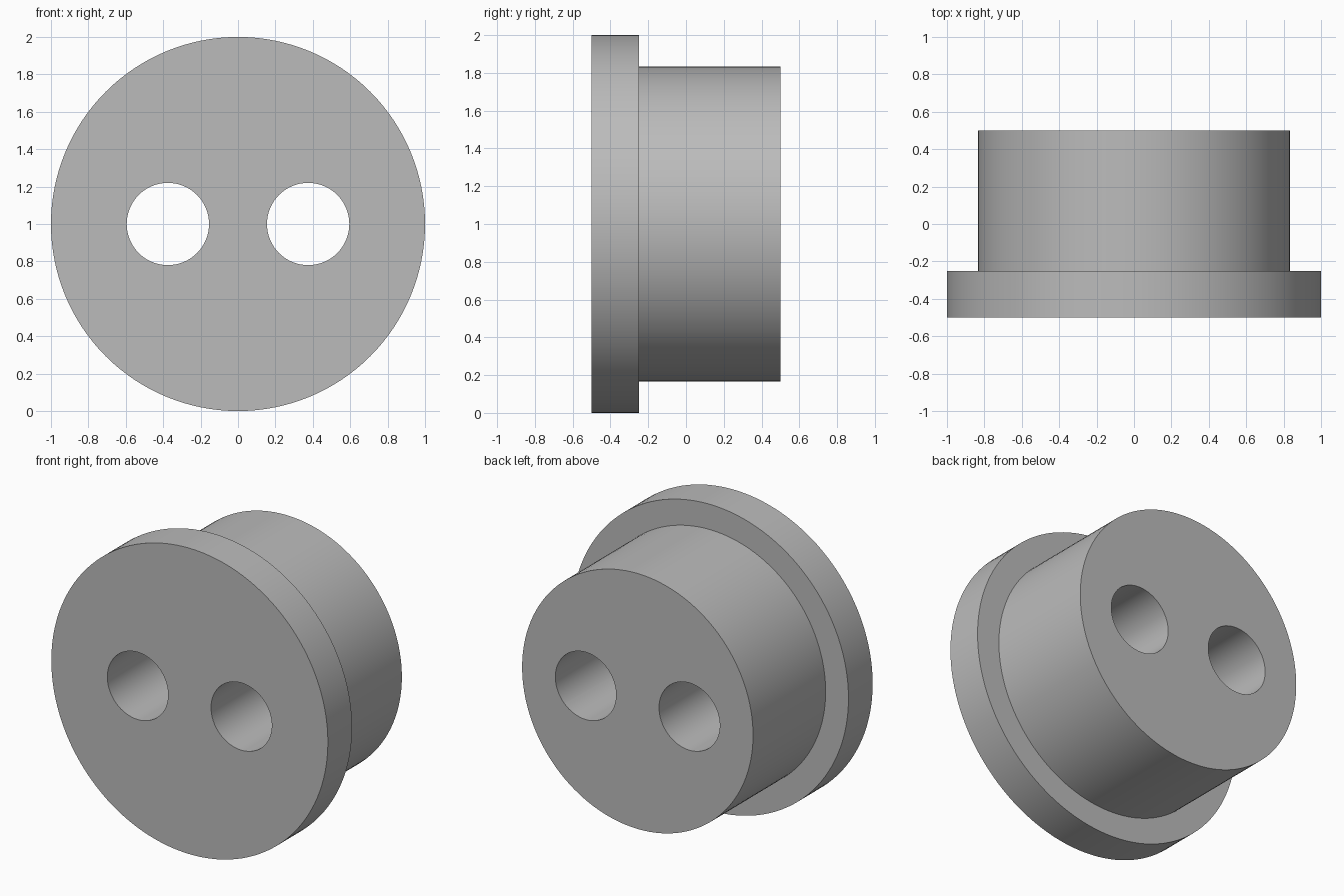
import bpy, bmesh, math
from mathutils import Matrix, Vector

if "Cube" in bpy.data.objects:
    bpy.data.objects.remove(bpy.data.objects["Cube"], do_unlink=True)

SEGMENTS = 128
CENTRE_Z = 1.0

grey = bpy.data.materials.new("plain grey")
grey.use_nodes = True
colour = (0.5, 0.5, 0.5, 1.0)
grey.diffuse_color = colour
grey.node_tree.nodes["Principled BSDF"].inputs["Base Color"].default_value = colour


def lathe(name, profile, x=0.0, segments=SEGMENTS):
    """Turn a (radius, y) profile around a front-to-back axis and cap both ends."""
    bm = bmesh.new()
    rings = []
    for radius, y in profile:
        ring = []
        for i in range(segments):
            a = math.tau * i / segments
            ring.append(bm.verts.new((x + radius * math.cos(a), y,
                                      CENTRE_Z + radius * math.sin(a))))
        rings.append(ring)
    for a, b in zip(rings, rings[1:]):
        for i in range(segments):
            j = (i + 1) % segments
            bm.faces.new((a[i], a[j], b[j], b[i]))
    bm.faces.new(rings[0])
    bm.faces.new(rings[-1])
    bmesh.ops.recalc_face_normals(bm, faces=bm.faces)
    mesh = bpy.data.meshes.new(name)
    bm.to_mesh(mesh)
    bm.free()
    mesh.materials.append(grey)
    obj = bpy.data.objects.new(name, mesh)
    bpy.context.collection.objects.link(obj)
    return obj


# Flanged plug: wide front flange stepping down to the body
plug = lathe("flanged_plug", [(1.0, -0.5), (1.0, -0.25), (0.835, -0.25), (0.835, 0.5)])

# Two through holes, side by side
bpy.context.view_layer.objects.active = plug
for side, x in (("right", -0.375), ("left", 0.375)):
    cutter = lathe(side + "_hole_cutter", [(0.22, -0.7), (0.22, 0.7)], x, 64)
    cutter.hide_render = True
    cut = plug.modifiers.new(side + "_hole", "BOOLEAN")
    cut.operation = "DIFFERENCE"
    cut.solver = "EXACT"
    cut.object = cutter
    bpy.ops.object.modifier_apply(modifier=cut.name)
    bpy.data.objects.remove(cutter, do_unlink=True)

# Smooth the round walls, keep the rims sharp
bpy.ops.object.select_all(action="DESELECT")
plug.select_set(True)
bpy.ops.object.shade_smooth_by_angle(angle=math.radians(30))
